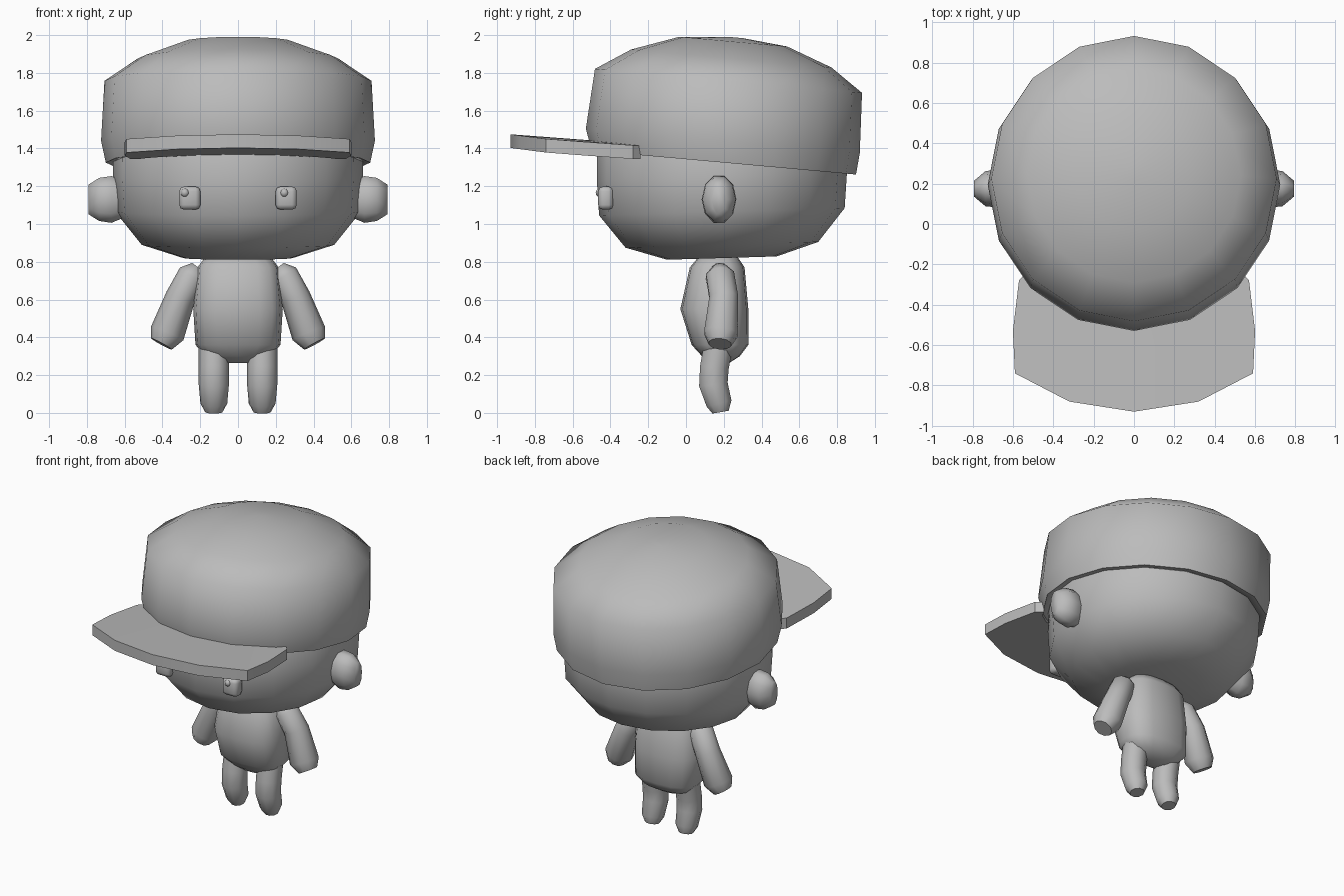
import bpy, bmesh
from math import sin, cos, pi, radians, copysign
from mathutils import Vector

if "Cube" in bpy.data.objects:
    bpy.data.objects.remove(bpy.data.objects["Cube"])

grey = bpy.data.materials.new("plain grey")
grey.use_nodes = True
COLOUR = (0.5, 0.5, 0.5, 1)
grey.diffuse_color = COLOUR
grey.node_tree.nodes["Principled BSDF"].inputs["Base Color"].default_value = COLOUR


def finish(name, bm, sharp=60):
    """Turn a bmesh into a smooth-shaded object with sharp creases kept."""
    bmesh.ops.recalc_face_normals(bm, faces=bm.faces[:])
    mesh = bpy.data.meshes.new(name)
    bm.to_mesh(mesh)
    bm.free()
    mesh.materials.append(grey)
    mesh.shade_smooth()
    mesh.set_sharp_from_angle(angle=radians(sharp))
    obj = bpy.data.objects.new(name, mesh)
    bpy.context.collection.objects.link(obj)
    return obj


def loft(name, loops, sharp=60):
    """Skin closed loops of equal length and cap both ends."""
    bm = bmesh.new()
    rows = [[bm.verts.new(p) for p in loop] for loop in loops]
    n = len(rows[0])
    for a, b in zip(rows, rows[1:]):
        for i in range(n):
            j = (i + 1) % n
            bm.faces.new((a[i], a[j], b[j], b[i]))
    bm.faces.new(rows[0])
    bm.faces.new(rows[-1])
    return finish(name, bm, sharp)


def ring(z, cy, rx, ry, n=16, tilt=0.0, power=1.0):
    """Horizontal ring, leaning along y; power below 1 makes it boxier."""
    pts = []
    for i in range(n):
        c, s = cos(2 * pi * i / n), sin(2 * pi * i / n)
        x = rx * copysign(abs(c) ** power, c)
        y = cy + ry * copysign(abs(s) ** power, s)
        pts.append((x, y, z + tilt * (y - 0.2)))
    return pts


def limb(name, path, n=10):
    """Tube through (x, y, z, radius) points with rings square to the path."""
    centres = [Vector(p[:3]) for p in path]
    loops = []
    for i, p in enumerate(path):
        d = (centres[min(i + 1, len(path) - 1)] - centres[max(i - 1, 0)]).normalized()
        u = d.cross(Vector((0, 1, 0))).normalized()
        v = d.cross(u)
        loops.append([centres[i] + p[3] * (u * cos(2 * pi * k / n) + v * sin(2 * pi * k / n))
                      for k in range(n)])
    return loft(name, loops)


# Head
head = [(0.82, 0.29), (0.89, 0.51), (1.065, 0.65), (1.25, 0.662), (1.4, 0.66), (1.55, 0.6)]
loft("head", [ring(z, 0.19, r, r, tilt=0.03) for z, r in head], 75)

# Cap crown, leaning back, with a turned-in rim
crown = [(1.4, 0.2, 0.62), (1.33, 0.2, 0.65), (1.325, 0.2, 0.7), (1.44, 0.195, 0.725),
         (1.76, 0.225, 0.707), (1.88, 0.24, 0.53), (1.97, 0.25, 0.285), (1.993, 0.26, 0.04)]
loft("cap_crown", [ring(z, cy, r, r, tilt=-0.09) for z, cy, r in crown], 70)

# Cap brim: strip between outer and inner edges, thickened downward
outer = [(0.57, -0.28), (0.6, -0.53), (0.59, -0.74), (0.32, -0.88), (0, -0.93)]
inner = [(0.53, -0.24), (0.5, -0.29), (0.43, -0.34), (0.22, -0.43), (0, -0.46)]
outer += [(-x, y) for x, y in outer[-2::-1]]
inner += [(-x, y) for x, y in inner[-2::-1]]


def brim_point(p, drop):
    x, y = p
    return (x, y, 1.475 - 0.075 * (y + 0.93) - 0.03 * x * x - drop)


loft("cap_brim", [[brim_point(o, 0), brim_point(i, 0), brim_point(i, 0.072), brim_point(o, 0.072)]
                  for o, i in zip(outer, inner)], 35)

# Body
body = [(0.83, 0.17, 0.17, 0.1), (0.77, 0.165, 0.215, 0.145), (0.55, 0.15, 0.237, 0.18),
        (0.36, 0.18, 0.225, 0.15), (0.3, 0.185, 0.17, 0.1), (0.265, 0.18, 0.08, 0.05)]
loft("body", [ring(z, cy, rx, ry, 16, 0, 0.75) for z, cy, rx, ry in body])

for side, s in (("left", 1), ("right", -1)):
    # Arms and legs
    arm = [(0.21, 0.18, 0.77, 0.04), (0.24, 0.18, 0.73, 0.078), (0.305, 0.2, 0.61, 0.08),
           (0.375, 0.185, 0.42, 0.093), (0.405, 0.18, 0.365, 0.062)]
    limb(side + "_arm", [(s * x, y, z, r) for x, y, z, r in arm])
    leg = [(0.17, 0.35, 0.08), (0.15, 0.24, 0.08), (0.145, 0.15, 0.08),
           (0.175, 0.05, 0.071), (0.183, 0.004, 0.046)]
    limb(side + "_leg", [(s * 0.128, y, z, r) for y, z, r in leg])

    # Ears, skinned outward from the head
    ear = [(0.6, 0.06, 0.1), (0.67, 0.092, 0.13), (0.735, 0.088, 0.12), (0.792, 0.04, 0.082)]
    loft(side + "_ear", [[(s * x, 0.175 + ry * cos(pi * k / 5), 1.13 + rz * sin(pi * k / 5))
                          for k in range(10)] for x, ry, rz in ear])

    # Eyes: softened blocks with a small round glint
    bm = bmesh.new()
    bmesh.ops.create_cube(bm, size=1)
    for v in bm.verts:
        v.co = (s * 0.255 + v.co.x * 0.112, -0.425 + v.co.y * 0.08, 1.137 + v.co.z * 0.122)
    bmesh.ops.bevel(bm, geom=bm.edges[:], offset=0.025, segments=2, profile=0.5, affect='EDGES')
    finish(side + "_eye", bm)
    bm = bmesh.new()
    bmesh.ops.create_uvsphere(bm, u_segments=10, v_segments=6, radius=0.023)
    bmesh.ops.translate(bm, verts=bm.verts[:], vec=(s * 0.263 - 0.018, -0.455, 1.165))
    finish(side + "_eye_glint", bm)
